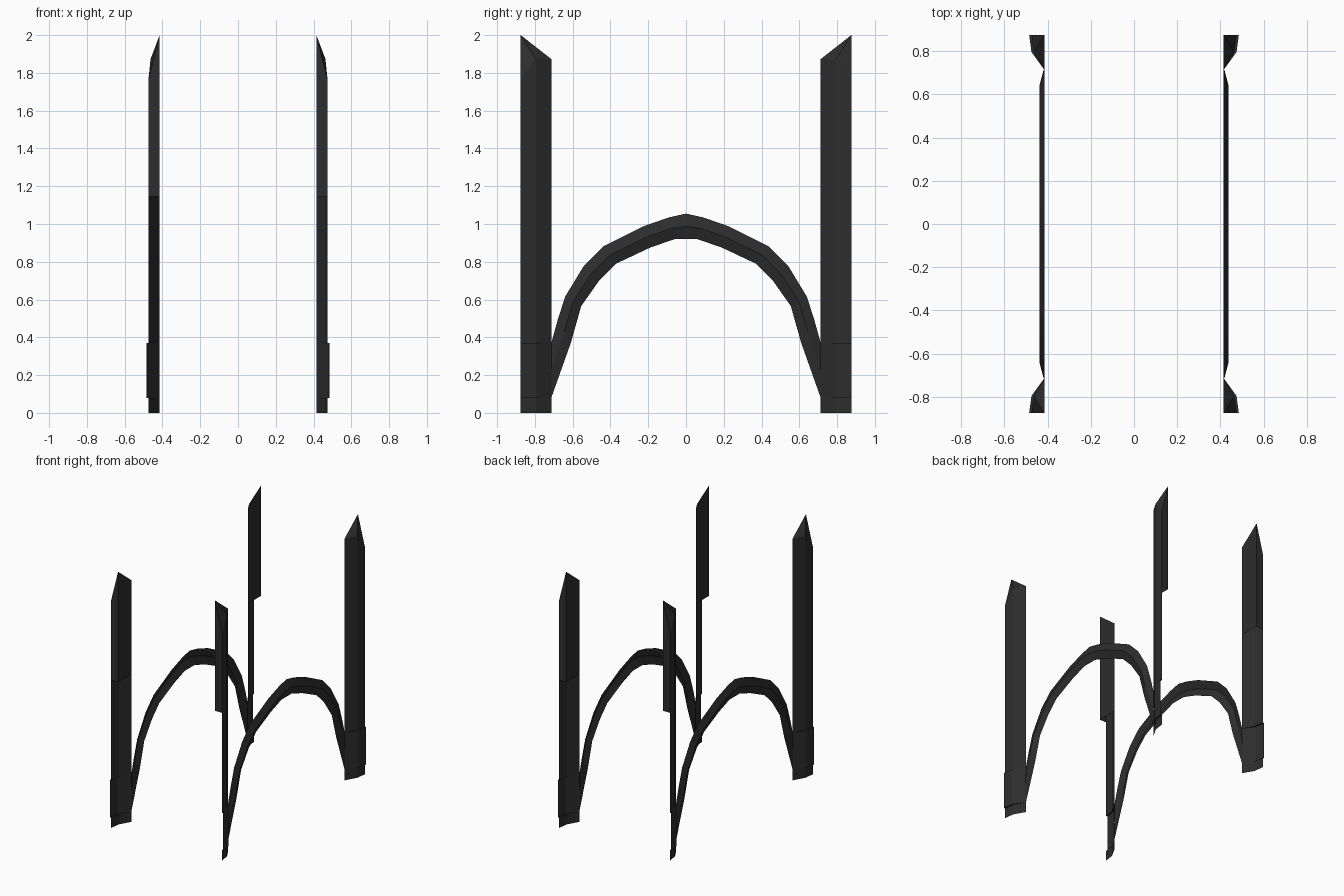
import bpy, bmesh

if "Cube" in bpy.data.objects:
    bpy.data.objects.remove(bpy.data.objects["Cube"])

mat = bpy.data.materials.new("dark_charcoal")
mat.diffuse_color = (0.026, 0.026, 0.026, 1)
mat.use_nodes = True
mat.node_tree.nodes["Principled BSDF"].inputs["Base Color"].default_value = mat.diffuse_color

X0, YI, YM, YO = 0.415, 0.713, 0.795, 0.875   # inner plane, post edge / ridge / end


def make(name, build):
    """Build one quarter, then mirror it in x and y."""
    bm = bmesh.new()
    build(bm)
    bmesh.ops.remove_doubles(bm, verts=bm.verts, dist=0.0005)
    me = bpy.data.meshes.new(name)
    bm.to_mesh(me)
    bm.free()
    me.materials.append(mat)
    ob = bpy.data.objects.new(name, me)
    bpy.context.collection.objects.link(ob)
    mod = ob.modifiers.new("mirror", 'MIRROR')
    mod.use_axis = (True, True, False)
    mod.merge_threshold = 0.001
    return ob


def skin(bm, rows):
    """Quads between successive rows of points."""
    rows = [[bm.verts.new(p) for p in r] for r in rows]
    for r, s in zip(rows, rows[1:]):
        for i in range(len(r) - 1):
            bm.faces.new((r[i], r[i + 1], s[i + 1], s[i]))
    return rows


def post(bm):
    def ring(z, grow=0.0):
        return [(X0, YI, z), (0.463 + grow, YM, z), (0.474 + grow, YO, z)]
    # outer shell with the thicker collar near the foot
    top = [(X0, YI, 1.873), (0.463, YM, 1.873), (0.474, YO, 1.765)]
    rows = skin(bm, [ring(0), ring(0.08), ring(0.08, 0.011), ring(0.37, 0.011),
                     ring(0.37), ring(1.145), top])
    p1, p2, p3 = rows[-1]
    m1, m2, m3 = rows[-2]
    apex = bm.verts.new((X0, YO, 2.0))
    corner = bm.verts.new((X0, YO, 1.145))
    # sloping tip
    bm.faces.new((p1, p2, apex))
    bm.faces.new((p2, p3, apex))
    # inner and end panels, only on the upper part
    bm.faces.new((m1, p1, apex, corner))
    bm.faces.new((corner, apex, p3, m3))


def arch(bm):
    # outer and inner edges of the trim, ridge halfway between
    outer = [(0, 1.055), (.09, 1.035), (.22, .99), (.44, .88),
             (.54, .78), (.64, .615), (.68, .49), (YI, .37)]
    inner = [(0, .92), (.06, .92), (.19, .875), (.37, .79),
             (.46, .70), (.555, .565), (.61, .37), (YI, .08)]
    rows = []
    for k, ((yo, zo), (yi, zi)) in enumerate(zip(outer, inner)):
        ridge = 0.436 if k < len(outer) - 1 else 0.418
        rows.append([(X0, yo, zo), (ridge, (yo + yi) / 2, (zo + zi) / 2), (X0, yi, zi)])
    skin(bm, rows[::-1])
    bmesh.ops.recalc_face_normals(bm, faces=bm.faces)
    bm.normal_update()
    for f in bm.faces:
        if f.normal.x < 0:
            f.normal_flip()


make("corner_posts", post)
make("arch_trims", arch)
